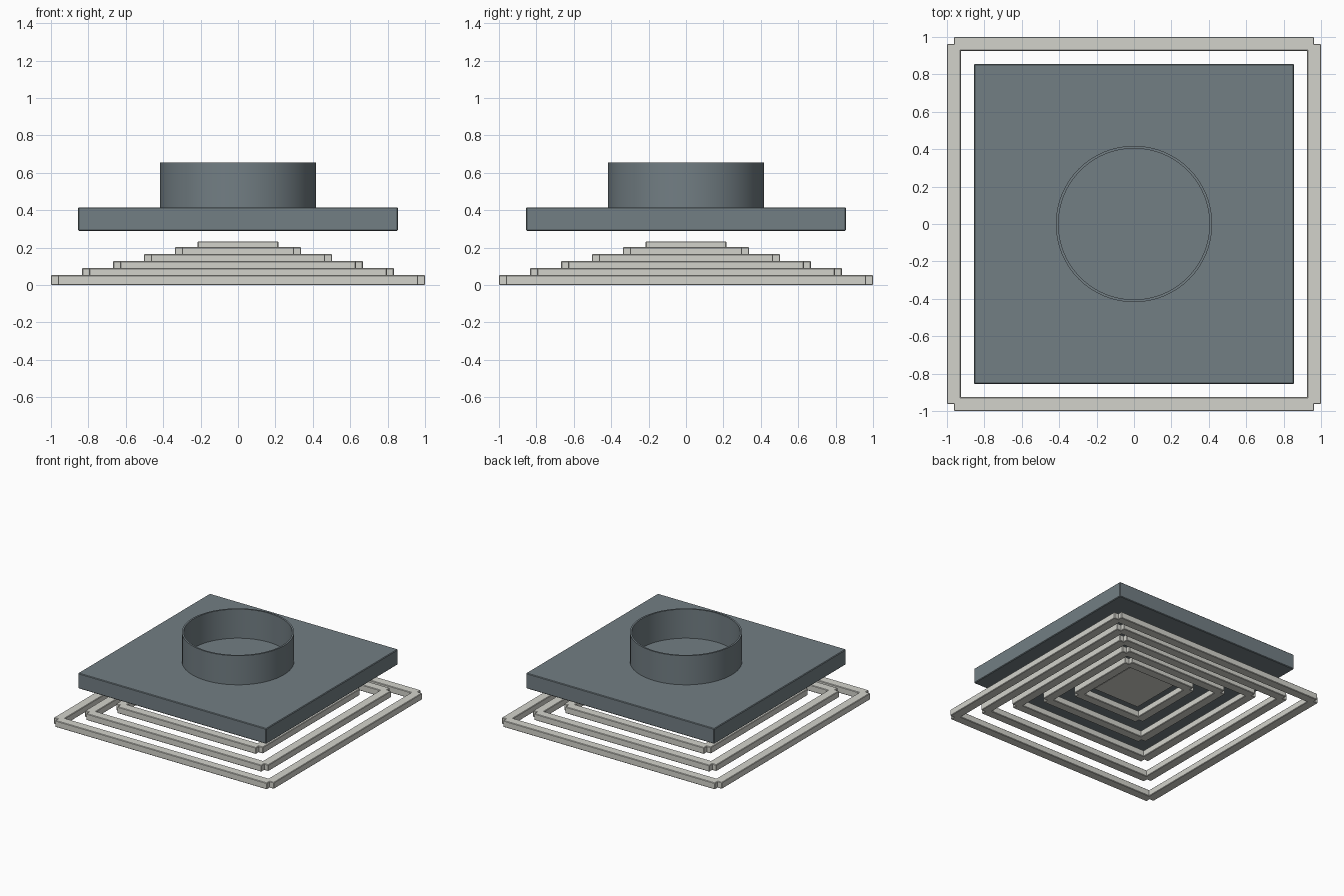
import bpy, bmesh
from mathutils import Matrix

if "Cube" in bpy.data.objects:
    bpy.data.objects.remove(bpy.data.objects["Cube"])


def material(name, color):
    mat = bpy.data.materials.new(name)
    mat.diffuse_color = (*color, 1)
    mat.use_nodes = True
    mat.node_tree.nodes["Principled BSDF"].inputs["Base Color"].default_value = mat.diffuse_color
    return mat


vane_paint = material("off_white", (0.65, 0.65, 0.60))
duct_metal = material("blue_grey", (0.17, 0.21, 0.23))


def finish(name, bm, mat, bevel=0.0):
    mesh = bpy.data.meshes.new(name)
    bmesh.ops.recalc_face_normals(bm, faces=bm.faces)
    bm.to_mesh(mesh)
    bm.free()
    mesh.materials.append(mat)
    obj = bpy.data.objects.new(name, mesh)
    bpy.context.collection.objects.link(obj)
    if bevel:
        mod = obj.modifiers.new("soft_edges", 'BEVEL')
        mod.width = bevel
        mod.segments = 1
    return obj


def add_box(bm, center, size):
    m = Matrix.Translation(center) @ Matrix.Diagonal((*size, 1))
    bmesh.ops.create_cube(bm, size=1, matrix=m)


# Stepped square vanes, each made of four bars with notched corners
BAR, HEIGHT, STEP = 0.075, 0.053, 0.0375
for i, half in enumerate((1.0, 0.834, 0.668, 0.503, 0.337)):
    bm = bmesh.new()
    c = half - BAR / 2
    z = i * STEP + HEIGHT / 2
    for s in (-1, 1):
        add_box(bm, (0, s * c, z), (2 * c, BAR, HEIGHT))
        add_box(bm, (s * c, 0, z), (BAR, 2 * c, HEIGHT))
    finish(f"vane_frame_{i + 1}", bm, vane_paint, 0.004)

# Centre plate
bm = bmesh.new()
add_box(bm, (0, 0, 0.214), (0.432, 0.432, 0.038))
finish("centre_plate", bm, vane_paint, 0.004)

# Plenum box
bm = bmesh.new()
add_box(bm, (0, 0, 0.353), (1.712, 1.712, 0.126))
finish("plenum_box", bm, duct_metal, 0.005)

# Round duct collar, an open tube from a lathed wall section
bm = bmesh.new()
section = [(0.418, 0.40), (0.418, 0.655), (0.404, 0.655), (0.404, 0.40)]
verts = [bm.verts.new((r, 0, z)) for r, z in section]
edges = [bm.edges.new((verts[k], verts[(k + 1) % 4])) for k in range(4)]
bmesh.ops.spin(bm, geom=verts + edges, cent=(0, 0, 0), axis=(0, 0, 1),
               angle=6.283185307, steps=64)
bmesh.ops.remove_doubles(bm, verts=bm.verts, dist=0.0005)
collar = finish("duct_collar", bm, duct_metal)
bpy.context.view_layer.objects.active = collar
collar.select_set(True)
bpy.ops.object.shade_smooth_by_angle()
